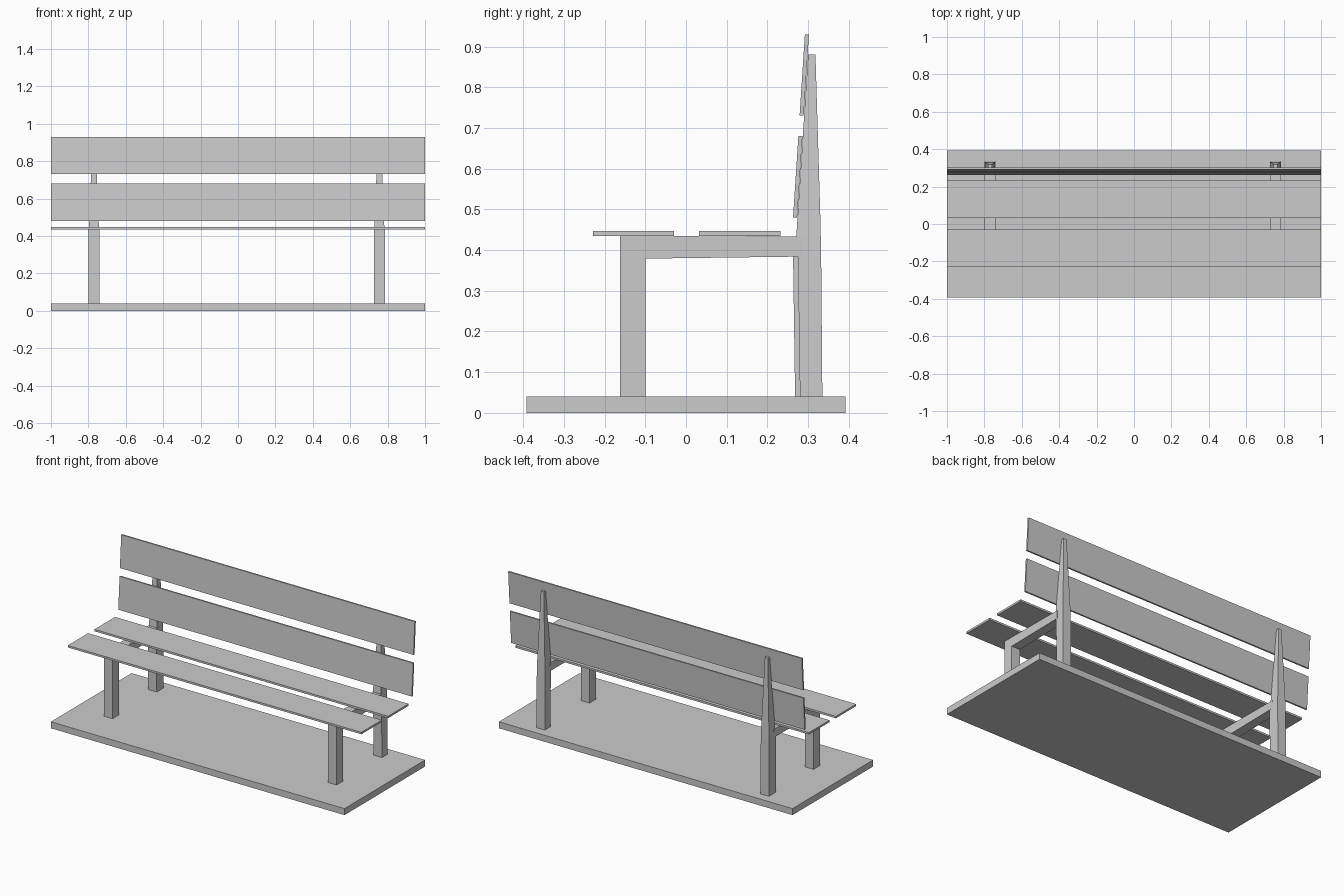
import bpy, bmesh

if "Cube" in bpy.data.objects:
    bpy.data.objects.remove(bpy.data.objects["Cube"])


def make_object(name, bm):
    bmesh.ops.recalc_face_normals(bm, faces=bm.faces)
    mesh = bpy.data.meshes.new(name)
    bm.to_mesh(mesh)
    bm.free()
    obj = bpy.data.objects.new(name, mesh)
    bpy.context.collection.objects.link(obj)
    return obj


def extrude_x(name, profile, x0, x1):
    """Solid made from a (y, z) profile stretched from x0 to x1."""
    bm = bmesh.new()
    face = bm.faces.new([bm.verts.new((x0, y, z)) for y, z in profile])
    new = bmesh.ops.extrude_face_region(bm, geom=[face])["geom"]
    verts = [v for v in new if isinstance(v, bmesh.types.BMVert)]
    bmesh.ops.translate(bm, verts=verts, vec=(x1 - x0, 0, 0))
    return make_object(name, bm)


def loft_z(name, xc, sections):
    """Four-sided post through (z, y_front, y_back, half_width) sections."""
    bm = bmesh.new()
    rings = [[bm.verts.new(p) for p in ((xc - w, y0, z), (xc + w, y0, z),
                                        (xc + w, y1, z), (xc - w, y1, z))]
             for z, y0, y1, w in sections]
    bm.faces.new(rings[0])
    bm.faces.new(rings[-1])
    for a, b in zip(rings, rings[1:]):
        for i in range(4):
            j = (i + 1) % 4
            bm.faces.new((a[i], a[j], b[j], b[i]))
    return make_object(name, bm)


def slat(name, y0, z0, y1, z1, lean=0.0):
    """Full-length board; lean shifts its top edge backwards."""
    extrude_x(name, [(y0, z0), (y1, z0), (y1 + lean, z1), (y0 + lean, z1)], -1, 1)


# ground slab
slat("base_slab", -0.392, 0.0, 0.392, 0.04)

# seat boards
slat("seat_board_front", -0.228, 0.435, -0.03, 0.447)
slat("seat_board_rear", 0.032, 0.435, 0.232, 0.447)

# back boards, leaning slightly
slat("back_board_lower", 0.263, 0.48, 0.273, 0.68, 0.013)
slat("back_board_upper", 0.279, 0.73, 0.289, 0.93, 0.013)

# side frames: front leg with seat rail, and tapered rear post
for side, xc, inset in (("left", -0.77, 0.012), ("right", 0.756, 0.0)):
    extrude_x("front_leg_and_rail_" + side,
              [(-0.162, 0.04), (-0.10, 0.04), (-0.10, 0.379),
               (0.285, 0.384), (0.285, 0.433), (-0.162, 0.436)],
              xc - 0.029, xc + 0.029)
    loft_z("rear_post_" + side, xc, [
        (0.04, 0.28 - inset, 0.335, 0.029),
        (0.385, 0.275 - inset, 0.332, 0.028),
        (0.435, 0.271, 0.331, 0.027),
        (0.48, 0.274, 0.330, 0.025),
        (0.88, 0.300, 0.318, 0.010)])
